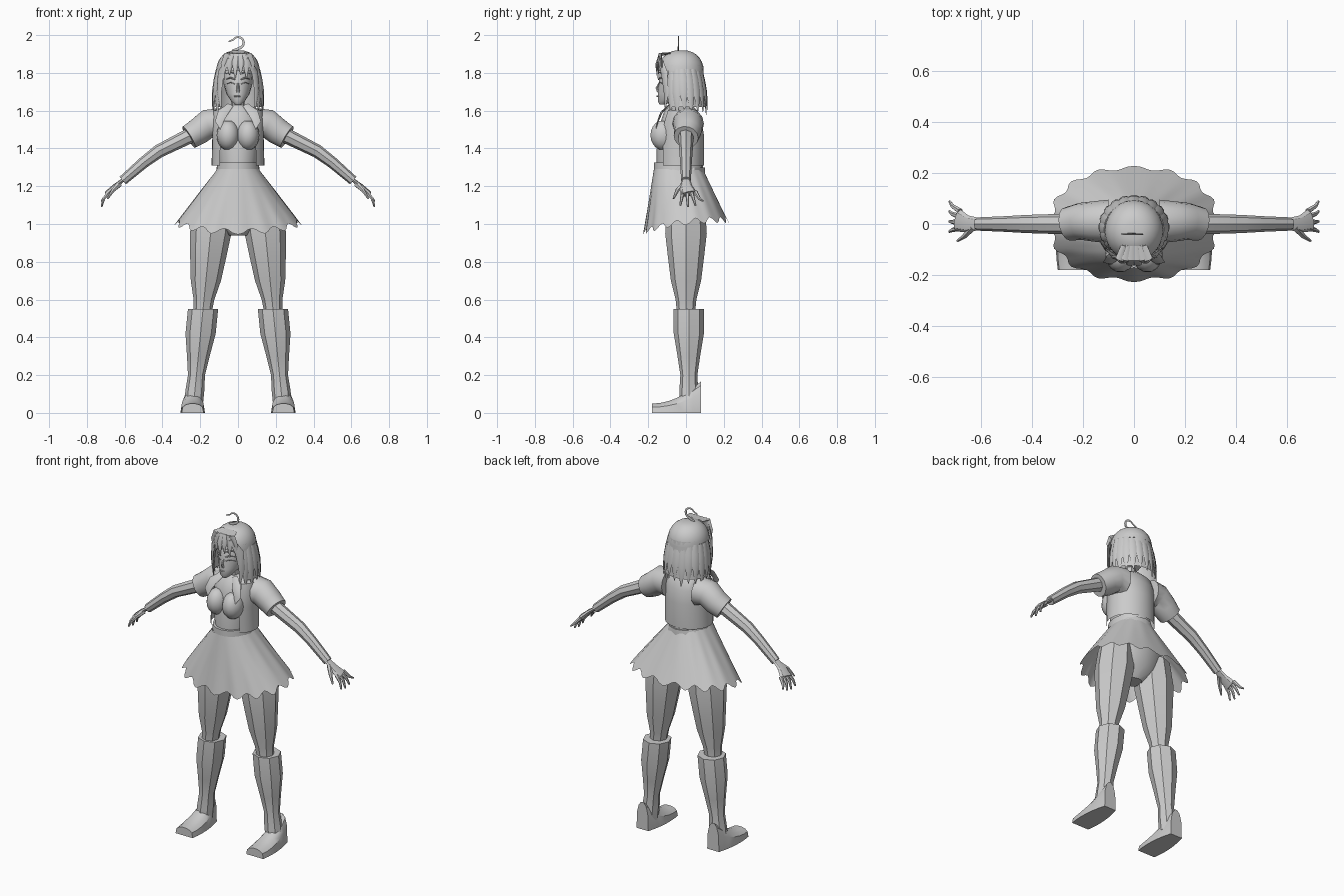
import bpy, bmesh, math
from math import sin, cos, pi, tau, radians, copysign
from mathutils import Vector

cube = bpy.data.objects.get("Cube")
if cube:
    bpy.data.objects.remove(cube)

tone = 0.6
grey = (tone, tone, tone, 1)
clay = bpy.data.materials.new("light_grey")
clay.use_nodes = True
clay.diffuse_color = grey
clay.node_tree.nodes["Principled BSDF"].inputs["Base Color"].default_value = grey

X, Y, Z = Vector((1, 0, 0)), Vector((0, 1, 0)), Vector((0, 0, 1))
parts = []


def steps(count):
    """Even fractions from zero to one."""
    return [i / (count - 1) for i in range(count)]


def ellipse(centre, across, along, sides, start=0, end=360):
    """Points round an ellipse given by two half axes; open if not a full turn."""
    fractions = steps(sides + 1)[:-1] if end - start == 360 else steps(sides)
    angles = [radians(start + (end - start) * f) for f in fractions]
    return [Vector(centre) + across * cos(a) + along * sin(a) for a in angles]


def loft(name, rings, closed=True, capped=True, mirrored=False):
    """Skin a list of equal rings."""
    bm = bmesh.new()
    grid = [[bm.verts.new(point) for point in ring] for ring in rings]
    sides = len(grid[0])
    for lower, upper in zip(grid, grid[1:]):
        for i in range(sides if closed else sides - 1):
            j = (i + 1) % sides
            bm.faces.new((lower[i], lower[j], upper[j], upper[i]))
    if closed and capped:
        bm.faces.new(grid[0][::-1])
        bm.faces.new(grid[-1])
    bmesh.ops.recalc_face_normals(bm, faces=bm.faces)
    mesh = bpy.data.meshes.new(name)
    bm.to_mesh(mesh)
    bm.free()
    mesh.materials.append(clay)
    part = bpy.data.objects.new(name, mesh)
    bpy.context.collection.objects.link(part)
    if mirrored:
        part.modifiers.new("mirror", "MIRROR")
    parts.append(part)


def stack(name, rows, sides, x=0, y=0, lean=0, start=0, end=360, mirrored=False):
    """Level rings from rows of height, half width, half depth and optional y."""
    rings = []
    for height, width, depth, *shift in rows:
        centre = (x + lean * height, shift[0] if shift else y, height)
        rings.append(ellipse(centre, X * width, Y * depth, sides, start, end))
    loft(name, rings, closed=end - start == 360, mirrored=mirrored)


def tube(name, path, width, tip, side=Y, flat=1, sides=6, leaf=False, mirrored=False):
    """Limb or lock along a path, tapering evenly or swelling like a leaf."""
    points = [Vector(p) for p in path]
    rings = []
    for i, s in enumerate(steps(len(points))):
        radius = width + (tip - width) * s
        if leaf:
            radius = tip + width * sin(pi * (.2 + .8 * s))
        before, after = points[max(i - 1, 0)], points[min(i + 1, len(points) - 1)]
        ahead = (after - before).normalized()
        across = (side - ahead * side.dot(ahead)).normalized()
        rings.append(ellipse(points[i], across * radius,
                             ahead.cross(across) * radius * flat, sides))
    loft(name, rings, mirrored=mirrored)


# Legs and boots, as deep as they are wide
thigh = [(.55, .05), (.6, .055), (.7, .08), (.82, .095), (.95, .11), (1.1, .1)]
boot = [(.05, .05), (.12, .05), (.2, .045), (.3, .06), (.42, .08), (.55, .08), (.55, .05)]
for name, profile, y in [("thigh", thigh, 0), ("boot", boot, .015)]:
    stack(name, [(height, width, width) for height, width in profile], 8,
          x=.24, y=y, lean=-.1, mirrored=True)

# Feet: arched sections sinking from ankle to toe
foot = []
for s in steps(7):
    width = .04 + .06 * s * (1.3 - s)
    height = .05 + .12 * (1 - s) ** 2
    foot.append([(.24 + width * cos(pi * f), .08 - .26 * s, height * sin(pi * f) ** .6)
                 for f in steps(8)[:-1]] + [(.24 - width, .08 - .26 * s, 0)])
loft("foot", foot, mirrored=True)

# Hips, chest, belt and neck
stack("hips", [(.94, .05, .05), (1, .15, .1), (1.1, .2, .12), (1.3, .1, .11)], 12, y=-.01)
stack("torso", [(1.3, .1, .12), (1.4, .11, .12), (1.54, .12, .1), (1.6, .09, .08),
                (1.63, .05, .05)], 16, y=-.035)
stack("belt", [(1.28, .115, .13), (1.325, .11, .13)], 20, y=-.04)
stack("neck", [(1.58, .045, .05), (1.63, .035, .04), (1.7, .035, .04)], 10, y=-.045)
breast = [(1.47 - .08 * cos(pi * f), .06 * sin(pi * f), .07 * sin(pi * f))
          for f in steps(11)[1:-1]]
stack("breast", breast, 14, x=.053, y=-.12, mirrored=True)

# Pleated skirt with a scalloped hem
skirt = []
for s in steps(6):
    ring = []
    for f in steps(97)[:-1]:
        c, d = cos(tau * f), sin(tau * f)
        pleat = cos(tau * f * 16)
        swell = 1 + .035 * s * pleat
        x = copysign(abs(c) ** .9, c) * (.11 + .215 * s) * swell
        y = copysign(abs(d) ** .9, d) * (.13 + .09 * s) * swell - .04 * (1 - s)
        drop = .3 - .03 * d - .02 * c * c + .016 * pleat
        ring.append((x, y, 1.29 - drop * s))
    skirt.append(ring)
loft("skirt", skirt, capped=False)

# Short open jacket with sleeves and lapels
stack("jacket", [(1.31, .14, .125), (1.46, .136, .127), (1.54, .14, .115),
                 (1.6, .13, .09), (1.62, .08, .07), (1.63, .05, .06)],
      24, y=-.03, start=-47, end=227)
tube("sleeve", [(.1, .01, 1.53), (.16, .01, 1.53), (.21, .01, 1.49), (.26, 0, 1.46)],
     .085, .066, sides=14, mirrored=True)
tube("lapel", [(.04, -.09, 1.63), (.08, -.13, 1.59), (.1, -.15, 1.54), (.09, -.16, 1.5)],
     .025, .003, X, flat=.2, leaf=True, mirrored=True)

# Arms and hands
tube("arm", [(.15, 0, 1.52), (.27, 0, 1.46), (.42, 0, 1.385), (.5, 0, 1.325), (.61, 0, 1.23)],
     .045, .026, sides=8, mirrored=True)
tube("palm", [(.6, 0, 1.24), (.65, 0, 1.2), (.69, .015, 1.16)],
     .022, .045, flat=.4, sides=8, mirrored=True)
for i, name in enumerate(["index", "middle", "ring", "little"]):
    root = .022 * i - .016
    tip = .04 * i - .03
    tube(name + "_finger", [(.68, root, 1.17), (.71, (root + tip) / 2, 1.135),
                            (.722, tip, 1.09 + .008 * (i - 1) ** 2)],
         .012, .005, mirrored=True)
tube("thumb", [(.63, -.01, 1.21), (.66, -.045, 1.18), (.69, -.066, 1.135)],
     .017, .005, mirrored=True)

# Head and face
stack("head", [(1.632, .015, .015, -.125), (1.65, .036, .04, -.11), (1.69, .062, .09, -.06),
               (1.74, .076, .1, -.045), (1.8, .08, .1, -.04), (1.88, .05, .06, -.03)], 18)
tube("nose", [(0, -.135, 1.755), (0, -.155, 1.72), (0, -.145, 1.7)], .005, .01, X)
tube("lips", [(-.02, -.145, 1.676), (0, -.152, 1.676), (.02, -.145, 1.676)],
     .004, .001, Z, leaf=True)
for name, height, width in [("lower_eyelid", 1.74, .002), ("upper_eyelid", 1.765, .004),
                            ("eyebrow", 1.795, .003)]:
    tube(name, [(.015, -.146, height), (.04, -.14, height + .01), (.065, -.11, height)],
         width, .001, Z, leaf=True, mirrored=True)

# Hair cap and the curtain behind the face
cap = []
for s in steps(8)[:-1]:
    spread = cos(pi / 2 * s) ** .8
    cap.append((1.81 + .11 * sin(pi / 2 * s), .115 * spread, .12 * spread))
stack("hair_cap", cap, 24, y=-.026)
curtain = [(1.84 - .22 * s, .11 + .02 * s, .118, -.027 + .015 * s) for s in steps(5)]
stack("hair_curtain", curtain, 32, start=-32, end=212)

# Hanging locks round the sides and back
for i, f in enumerate(steps(15)):
    angle = radians(-36 + 252 * f)
    c, s = cos(angle), sin(angle)
    path = []
    for t in steps(5):
        spread = .113 + .022 * sin(pi * .6 * t)
        path.append((spread * c, spread * .9 * s - .02 + .012 * t,
                     1.82 - (.23 + .015 * sin(i * i)) * t))
    tube("hair_lock", path, .022, .002, Vector((-s, c, 0)), flat=.3, leaf=True)

# Locks framing the face
tube("side_lock", [(.05, -.14, 1.88), (.09, -.115, 1.8), (.1, -.105, 1.7), (.09, -.11, 1.6)],
     .022, .002, X + Y, flat=.35, leaf=True, mirrored=True)

# Fringe sweeping from the crown to the brow
for i in range(6):
    x = (i - 2.5) * .03
    y = 5 * x * x - .158
    tube("fringe_lock", [(x / 2, -.085, 1.905), (x * .7, -.138, 1.897), (x, y, 1.845),
                         (x, y + .005, 1.77 + .02 * (i % 2))],
         .02, .002, X, flat=.4, leaf=True)

# Curled strand on the crown
hook = [(.03 * cos(a), -.04, 1.96 + .03 * sin(a)) for a in [f * 3.6 - 1 for f in steps(8)]]
tube("curled_strand", [(-.03, -.04, 1.915)] + hook + [(-.05, -.04, 1.965)],
     .004, .002, flat=2.2)

# Smooth shading that keeps hard edges
bpy.ops.object.select_all(action="DESELECT")
for part in parts:
    part.select_set(True)
bpy.context.view_layer.objects.active = parts[0]
bpy.ops.object.shade_smooth_by_angle(angle=radians(32))
